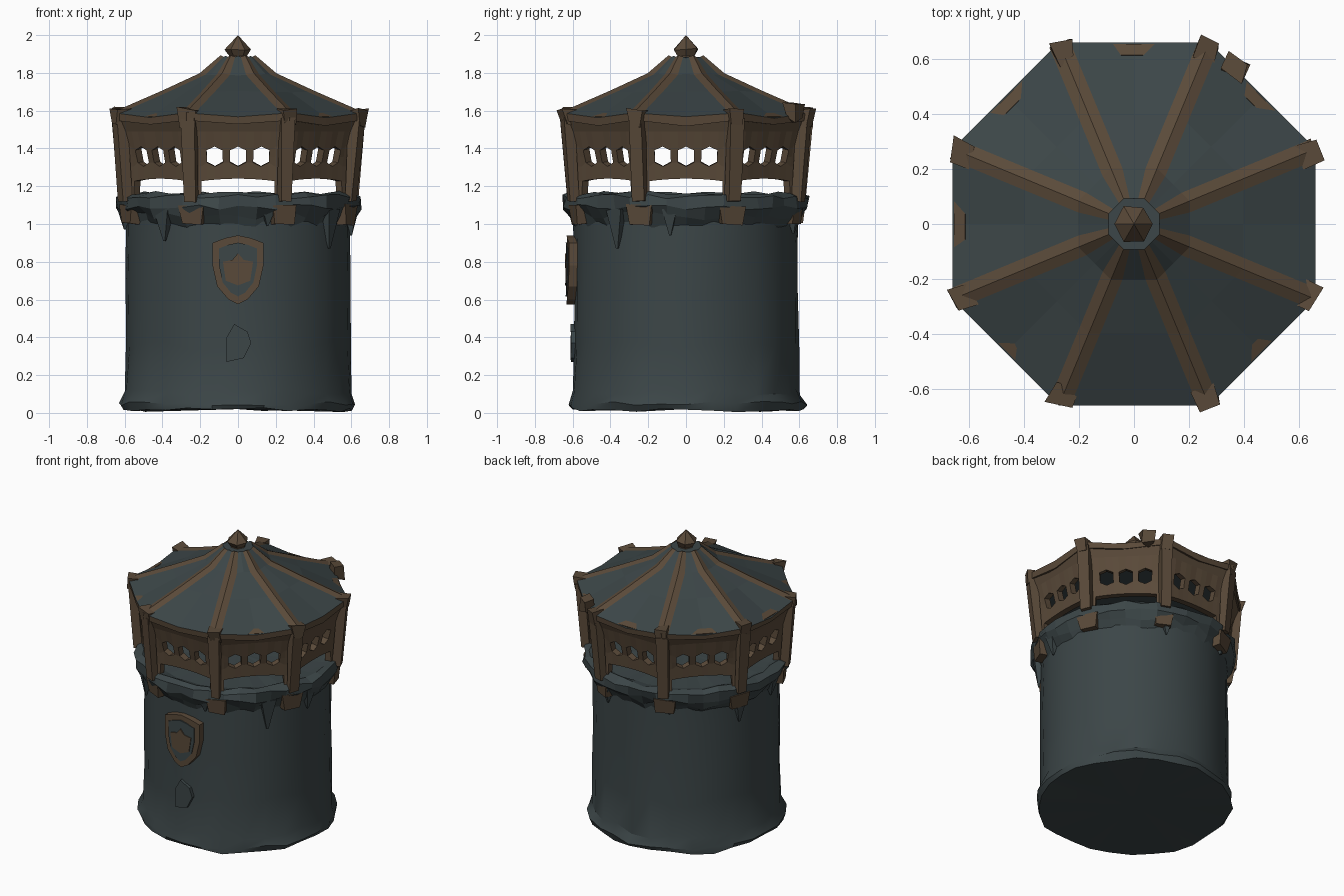
import bpy, bmesh, math, random
from mathutils import Vector, Matrix

if "Cube" in bpy.data.objects:
    bpy.data.objects.remove(bpy.data.objects["Cube"])

random.seed(7)
STEP = math.pi / 4
CORNERS = [STEP / 2 + STEP * k for k in range(8)]


def material(name, rgb):
    m = bpy.data.materials.new(name)
    m.diffuse_color = (*rgb, 1)
    m.use_nodes = True
    m.node_tree.nodes["Principled BSDF"].inputs["Base Color"].default_value = m.diffuse_color
    return m


SLATE = material("slate", (0.045, 0.061, 0.064))
BROWN = material("weathered_brown", (0.102, 0.068, 0.041))


def finish(name, bm, mats, angle=None, fix=True):
    bmesh.ops.remove_doubles(bm, verts=bm.verts, dist=0.0005)
    if fix:
        bmesh.ops.recalc_face_normals(bm, faces=bm.faces)
    me = bpy.data.meshes.new(name)
    bm.to_mesh(me)
    bm.free()
    for m in mats:
        me.materials.append(m)
    if angle:
        me.shade_smooth()
        me.set_sharp_from_angle(angle=math.radians(angle))
    ob = bpy.data.objects.new(name, me)
    bpy.context.collection.objects.link(ob)
    return ob


def rnd(a):
    return random.uniform(-a, a)


def lathe(name, profile, n, mat, angle=None):
    """Profile rows are radius, height, radial jitter, height jitter."""
    bm = bmesh.new()
    rings = []
    for r, z, jr, jz in profile:
        ring = []
        for i in range(n):
            a = 2 * math.pi * i / n
            q = r + rnd(jr)
            ring.append(bm.verts.new((q * math.cos(a), q * math.sin(a), z + (rnd(jz) if r else 0))))
        rings.append(ring)
    for lo, hi in zip(rings, rings[1:]):
        for i in range(n):
            j = (i + 1) % n
            bm.faces.new((lo[i], lo[j], hi[j], hi[i]))
    return finish(name, bm, [mat], angle)


def block(name, a, r, z, size, mat, taper=1.0, jitter=0.0):
    """Box set radially at angle a; taper narrows its lower end."""
    bm = bmesh.new()
    bmesh.ops.create_cube(bm, size=1)
    for v in bm.verts:
        k = taper if v.co.z < 0 else 1
        v.co = Vector((v.co.x * size[0] * k, v.co.y * size[1] * k, v.co.z * size[2]))
        v.co += Vector((rnd(jitter), rnd(jitter), rnd(jitter)))
    bm.transform(Matrix.Rotation(a, 4, 'Z') @ Matrix.Translation((r, 0, z)))
    return finish(name, bm, [mat])


def curved_plate(name, outline, mat, outer, inner=0.57):
    """Outline in x, z wrapped on the front of the tower."""
    bm = bmesh.new()
    front, back = ([bm.verts.new((x, -math.sqrt(r * r - x * x), z)) for x, z in outline]
                   for r in (outer, inner))
    bm.faces.new(front)
    n = len(outline)
    for i in range(n):
        j = (i + 1) % n
        bm.faces.new((front[i], back[i], back[j], front[j]))
    return finish(name, bm, [mat])


# Round tower body with a ragged flared foot
lathe("tower_body", [(0, 0.02, 0, 0), (0.615, 0.015, 0.015, 0.012), (0.63, 0.05, 0.014, 0.012),
                     (0.602, 0.11, 0.006, 0.02), (0.595, 0.35, 0.005, 0.03),
                     (0.595, 0.65, 0.005, 0.03), (0.595, 0.9, 0.005, 0.02),
                     (0.595, 1.06, 0.004, 0)], 28, SLATE, 28)

# Overhanging rim and gallery floor
lathe("tower_rim", [(0.585, 0.99, 0.004, 0.02), (0.618, 1.045, 0.016, 0.025),
                    (0.648, 1.09, 0.014, 0.015), (0.65, 1.145, 0.014, 0.012),
                    (0.605, 1.165, 0.012, 0.01), (0.55, 1.145, 0.006, 0.005),
                    (0, 1.14, 0, 0)], 40, SLATE)

# Brown corbels under the rim
for k, a in enumerate(CORNERS):
    block(f"corbel_{k}", a, 0.605, 1.05, (0.09, 0.14, 0.10), BROWN, 0.75, 0.008)

# Pointed stone drips hanging below the rim
for k, (deg, tip, w) in enumerate([(-37, 0.87, 0.10), (-130, 0.91, 0.10), (-8, 0.94, 0.08),
                                   (-172, 0.97, 0.08), (159, 0.89, 0.09), (70, 0.95, 0.08),
                                   (-75, 0.99, 0.07), (115, 0.98, 0.08)]):
    block(f"rim_drip_{k}", math.radians(deg), 0.605, (1.08 + tip) / 2,
          (0.07, w, 1.08 - tip), SLATE, 0.12)

# Shield relief: brown frame, slate field, brown emblem
shield = [(0, 0.94), (-0.07, 0.925), (-0.135, 0.9), (-0.135, 0.78), (-0.11, 0.67), (-0.05, 0.6),
          (0, 0.575), (0.05, 0.6), (0.11, 0.67), (0.135, 0.78), (0.135, 0.9), (0.07, 0.925)]
curved_plate("shield_frame", shield, BROWN, 0.633)
curved_plate("shield_field", [(x * 0.74, 0.765 + (z - 0.765) * 0.78) for x, z in shield], SLATE, 0.637)
curved_plate("shield_emblem", [(0, 0.845), (-0.03, 0.81), (-0.08, 0.80), (-0.065, 0.70), (0, 0.675),
                               (0.065, 0.70), (0.08, 0.80), (0.03, 0.81)], BROWN, 0.641)

# Chipped stone below the shield
curved_plate("loose_stone", [(-0.06, 0.27), (0.03, 0.29), (0.07, 0.37), (0.05, 0.43),
                             (-0.02, 0.47), (-0.06, 0.40)], SLATE, 0.612)


# Gallery: flaring octagonal wall, low arches and three small windows per side
def gallery():
    us = [-1, -0.8, -0.67, -0.5, -0.33, -0.17, 0, 0.17, 0.33, 0.5, 0.67, 0.8, 1]
    rows = [(1.13, 0.635), (1.23, 0.63), (1.305, 0.635), (1.355, 0.643),
            (1.41, 0.652), (1.49, 0.675), (1.57, 0.71)]
    bm = bmesh.new()
    for a in CORNERS:
        grid = []
        for j, (z, r) in enumerate(rows):
            p = Vector((r * math.cos(a), r * math.sin(a), z))
            q = Vector((r * math.cos(a + STEP), r * math.sin(a + STEP), z))
            line = []
            for u in us:
                zz = z
                if j == 1:
                    zz += 0.02 * (1 - u * u) - 0.01      # arch
                if j in (2, 4):                           # cut the window corners
                    if abs(u) in (0.17, 0.33, 0.67):
                        zz += 0.02 if j == 2 else -0.02
                line.append(bm.verts.new(p.lerp(q, (u + 1) / 2) + Vector((0, 0, zz - z))))
            grid.append(line)
        for j in range(len(rows) - 1):
            for i in range(len(us) - 1):
                c = abs((us[i] + us[i + 1]) / 2)
                arch = j == 0 and c < 0.8
                window = j in (2, 3) and (c < 0.17 or 0.33 < c < 0.67)
                if not (arch or window):
                    bm.faces.new((grid[j][i], grid[j][i + 1], grid[j + 1][i + 1], grid[j + 1][i]))
    ob = finish("gallery_wall", bm, [BROWN], fix=False)
    mod = ob.modifiers.new("thickness", 'SOLIDIFY')
    mod.thickness, mod.offset = 0.045, -1


gallery()

# Corner posts leaning outward and eave brackets
for k, a in enumerate(CORNERS):
    post = block(f"gallery_post_{k}", a, 0.645, 1.34, (0.06, 0.075, 0.44), BROWN, 0.85, 0.006)
    for v in post.data.vertices:
        if v.co.z > 1.4:
            v.co.x += 0.035 * math.cos(a)
            v.co.y += 0.035 * math.sin(a)
    block(f"eave_bracket_{k}", a, 0.68, 1.565, (0.075, 0.085, 0.085), BROWN, 0.75, 0.014)

# Broken knob on the back right eave
block("eave_knob", math.radians(57), 0.685, 1.595, (0.09, 0.10, 0.09), BROWN, 0.8, 0.02)


# Eight-sided roof; faces next to the ridges are brown ribs
def roof():
    profile = [(0.66, 1.545), (0.71, 1.545), (0.715, 1.585), (0.43, 1.70), (0.22, 1.79), (0.10, 1.885)]
    bm = bmesh.new()
    rings = []
    for n, (r, z) in enumerate(profile):
        ring = []
        edge = 2 * r * math.sin(STEP / 2)
        t = min(0.042, edge * 0.3) / edge
        sag = 0.022 if n in (1, 2) else 0
        for a in CORNERS:
            p = Vector((r * math.cos(a), r * math.sin(a), z))
            q = Vector((r * math.cos(a + STEP), r * math.sin(a + STEP), z))
            lift = Vector((0, 0, 0.008 if n > 1 else 0))
            for f in (0, t, 0.5, 1 - t):
                drop = Vector((0, 0, -sag + rnd(0.006))) if f == 0.5 else Vector()
                ring.append(bm.verts.new(p.lerp(q, f) + drop + (lift if f == 0 else Vector())))
        rings.append(ring)
    for n in range(len(rings) - 1):
        for i in range(32):
            j = (i + 1) % 32
            f = bm.faces.new((rings[n][i], rings[n][j], rings[n + 1][j], rings[n + 1][i]))
            f.material_index = 1 if n < 2 or i % 4 in (0, 3) else 0
    bm.faces.new(rings[-1])
    bm.faces.new(rings[0][::-1])
    finish("roof", bm, [SLATE, BROWN])


roof()

# Pointed finial on top
lathe("finial", [(0, 1.86, 0, 0), (0.06, 1.865, 0.004, 0), (0.05, 1.89, 0.004, 0),
                 (0.072, 1.925, 0.005, 0.006), (0, 2.0, 0, 0)], 6, BROWN)
